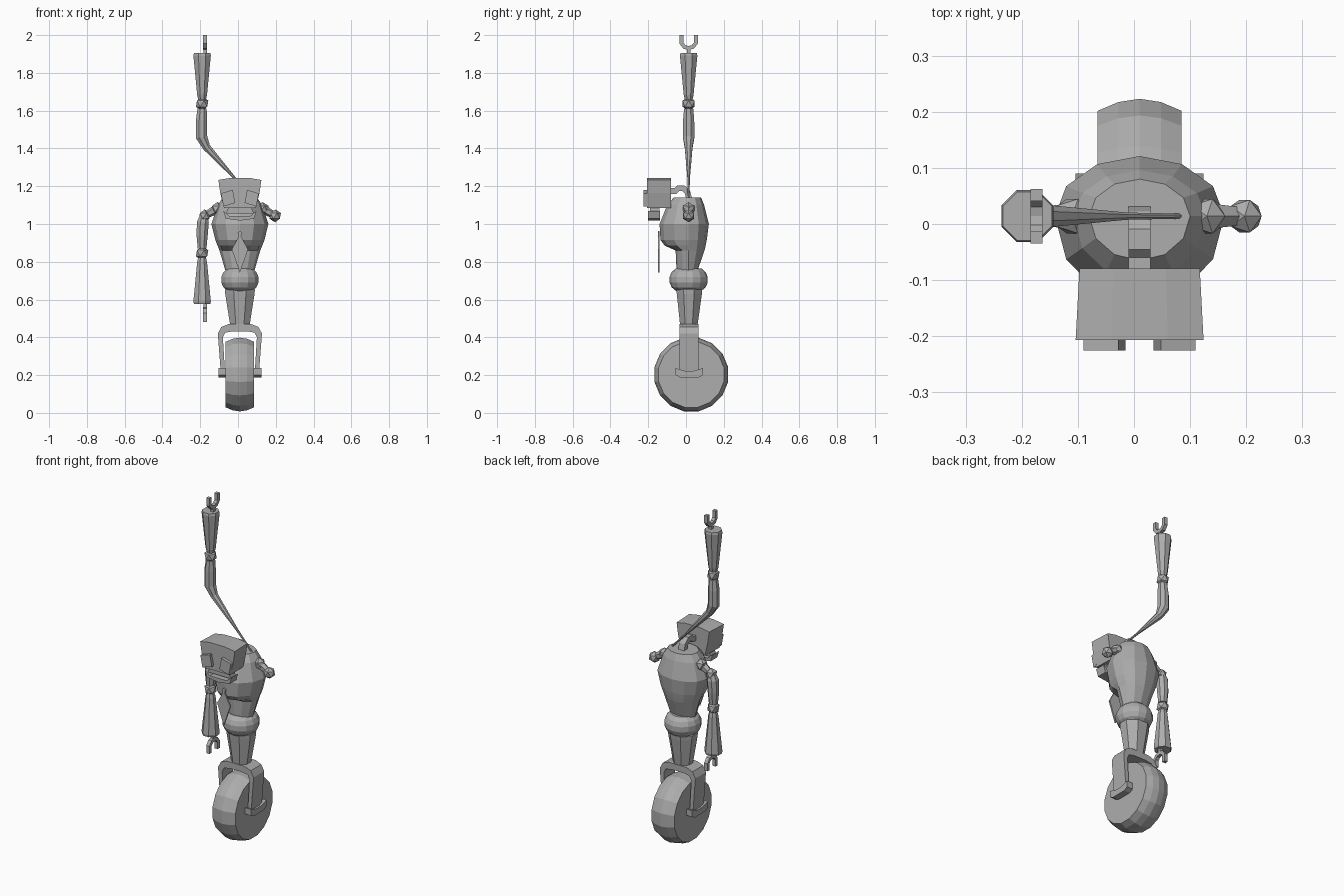
import bpy, bmesh, math
from mathutils import Vector

if "Cube" in bpy.data.objects:
    bpy.data.objects.remove(bpy.data.objects["Cube"])

CX, CY = 0.01, 0.014          # body axis
grey = bpy.data.materials.new("plain grey")
grey.diffuse_color = (0.42, 0.42, 0.42, 1)
grey.use_nodes = True
grey.node_tree.nodes["Principled BSDF"].inputs["Base Color"].default_value = grey.diffuse_color


def make(name, verts, faces):
    me = bpy.data.meshes.new(name)
    me.from_pydata([tuple(v) for v in verts], [], faces)
    bm = bmesh.new()
    bm.from_mesh(me)
    bmesh.ops.recalc_face_normals(bm, faces=bm.faces)
    bm.to_mesh(me)
    bm.free()
    me.materials.append(grey)
    ob = bpy.data.objects.new(name, me)
    bpy.context.collection.objects.link(ob)
    return ob


def loft(name, rings):
    """Skin a list of equal-length rings and cap both ends."""
    n = len(rings[0])
    verts = [v for r in rings for v in r]
    faces = [(k * n + i, k * n + (i + 1) % n, (k + 1) * n + (i + 1) % n, (k + 1) * n + i)
             for k in range(len(rings) - 1) for i in range(n)]
    faces += [tuple(range(n)), tuple(range(len(verts) - n, len(verts)))]
    return make(name, verts, faces)


def stack(name, levels, sides, turn=0.0):
    """Upright body; each level is z, half width, front y, back y."""
    rings = []
    for z, rx, yf, yb in levels:
        ring = []
        for i in range(sides):
            a = 2 * math.pi * (i + turn) / sides + math.pi / 2
            s = math.sin(a)
            ring.append((CX + rx * math.cos(a), CY + s * ((yb - CY) if s > 0 else (CY - yf)), z))
        rings.append(ring)
    return loft(name, rings)


def tube(name, pts, radii, sides, ref, widen=1.0):
    """Sweep a regular section along a flat path; ref is the path plane's normal."""
    pts, ref = [Vector(p) for p in pts], Vector(ref)
    rings = []
    for k, p in enumerate(pts):
        t = (pts[min(k + 1, len(pts) - 1)] - pts[max(k - 1, 0)]).normalized()
        b = t.cross(ref)
        rings.append([p + radii[k] * (ref * math.cos(a) * widen + b * math.sin(a))
                      for a in (2 * math.pi * (i + 0.5) / sides for i in range(sides))])
    return loft(name, rings)


def prism(name, outline, y0, y1):
    """Extrude an x-z outline along y."""
    return loft(name, [[(x, y, z) for x, z in outline] for y in (y0, y1)])


def ball(name, p, r):
    me = bpy.data.meshes.new(name)
    bm = bmesh.new()
    bmesh.ops.create_icosphere(bm, subdivisions=1, radius=r)
    bm.to_mesh(me)
    bm.free()
    me.materials.append(grey)
    ob = bpy.data.objects.new(name, me)
    ob.location = p
    bpy.context.collection.objects.link(ob)


# Wheel with a crowned tread
wheel = []
for dx, r in ((-0.075, 0.177), (-0.038, 0.193), (0, 0.199), (0.038, 0.193), (0.075, 0.177)):
    wheel.append([(CX + dx, 0.028 + r * math.cos(a), 0.203 + r * math.sin(a))
                  for a in (2 * math.pi * (i + 0.5) / 16 for i in range(16))])
loft("wheel", wheel)

# Fork: one arched band over the wheel
outer = [(0.1, 0.2), (0.117, 0.42), (0.098, 0.455), (0.06, 0.47)]
inner = [(0.036, 0.432), (0.078, 0.425), (0.09, 0.4), (0.078, 0.2)]
right = [(CX + x, z) for x, z in outer]
left = [(CX - x, z) for x, z in reversed(outer)]
under = [(CX - x, z) for x, z in reversed(inner)] + [(CX + x, z) for x, z in inner]
prism("fork", right + left + under, -0.035, 0.065)

# Axle brackets at the fork ends
foot = [(-0.055, 0.2), (-0.03, 0.187), (0.065, 0.187), (0.09, 0.2),
        (0.09, 0.237), (0.04, 0.222), (-0.005, 0.222), (-0.055, 0.237)]
for side, s in (("left", -1), ("right", 1)):
    loft(side + "_axle_bracket", [[(CX + s * x, y, z) for y, z in foot] for x in (0.074, 0.114)])

# Hips, waist ball and torso
stack("hips", [(0.465, 0.056, -0.035, 0.065), (0.63, 0.084, -0.054, 0.09),
               (0.652, 0.086, -0.056, 0.092), (0.662, 0.072, -0.045, 0.08)], 8, 0.5)
stack("waist_ball", [(z, r, CY - r, CY + r) for z, r in
                     ((0.645, 0.066), (0.665, 0.09), (0.69, 0.101), (0.72, 0.101),
                      (0.745, 0.09), (0.765, 0.068))], 14)
stack("torso", [(0.75, 0.076, -0.05, 0.06), (0.86, 0.108, -0.055, 0.098),
                (0.885, 0.118, -0.112, 0.104), (0.915, 0.13, -0.135, 0.11),
                (1.0, 0.151, -0.14, 0.121), (1.1, 0.118, -0.1, 0.096),
                (1.14, 0.09, -0.065, 0.08)], 12)

# Necktie
prism("necktie", [(CX - 0.012, 0.955), (CX, 0.962), (CX + 0.012, 0.955), (CX + 0.006, 0.935),
                  (CX + 0.043, 0.865), (CX, 0.742), (CX - 0.043, 0.865), (CX - 0.006, 0.935)],
      -0.149, -0.14)

# Neck: flat band hooked over from the torso to the back of the head
tube("neck", [(CX, -0.09, 1.175), (CX, -0.055, 1.175), (CX, -0.04, 1.19), (CX, -0.015, 1.19),
              (CX, 0.008, 1.168), (CX, 0.02, 1.12)], [0.022] * 6, 4, (1, 0, 0), 1.25)

# Head: tapered block with a crowned top
head = []
for y, k in ((-0.207, 1.0), (-0.079, 0.94)):
    half = [(0.084, 1.085), (0.104, 1.165), (0.114, 1.233), (0.05, 1.244)]
    head.append([(CX + k * x, y, z) for x, z in half] +
                [(CX - k * x, y, z) for x, z in reversed(half)])
loft("head", head)

# Eyes, snout and scooped jaw
for side, s in (("left", -1), ("right", 1)):
    prism(side + "_eye", [(CX + s * x, z) for x, z in
                          ((0.025, 1.112), (0.087, 1.093), (0.1, 1.162), (0.038, 1.181))],
          -0.225, -0.2)
prism("snout", [(CX - 0.075, 1.055), (CX + 0.075, 1.055), (CX + 0.055, 1.1), (CX - 0.055, 1.1)],
      -0.19, -0.14)
prism("jaw", [(CX - 0.088, 1.07), (CX - 0.075, 1.028), (CX, 1.018), (CX + 0.075, 1.028),
              (CX + 0.088, 1.07), (CX + 0.055, 1.042), (CX - 0.055, 1.042)], -0.2, -0.138)

# Shoulder joints
for side, s in (("left", -1), ("right", 1)):
    a, b = (CX + s * 0.12, CY, 1.08), (CX + s * 0.187, CY, 1.043)
    ball(side + "_shoulder_inner", a, 0.036)
    ball(side + "_shoulder_outer", b, 0.034)
    tube(side + "_shoulder_link", [a, b], [0.026, 0.017], 6, (0, 1, 0))
    tube(side + "_shoulder_root", [(CX + s * 0.07, CY, 1.09), a], [0.025, 0.02], 6, (0, 1, 0))

# Upper arms: one hanging, one raised and stretched out thin from its shoulder
AX = -0.19
tube("hanging_upper_arm", [(-0.178, CY, 1.055), (-0.186, CY, 1.01), (AX, CY, 0.94), (AX, CY, 0.87)],
     [0.02, 0.034, 0.032, 0.025], 8, (0, 1, 0))
tube("raised_upper_arm", [(AX, CY, 1.612), (-0.193, CY, 1.55), (-0.193, CY, 1.46),
                          (-0.165, CY, 1.405), (-0.015, CY, 1.24), (0.12, CY, 1.095)],
     [0.026, 0.032, 0.033, 0.022, 0.007, 0.004], 8, (0, 1, 0))

# Elbows, forearms and two-pronged claws; d is the pointing direction of the forearm
for arm, z, d in (("hanging", 0.845, -1), ("raised", 1.637, 1)):
    ball(arm + "_elbow", (AX, CY, z), 0.037)
    tube(arm + "_forearm", [(AX, CY, z + d * h) for h in (0.022, 0.045, 0.255, 0.268)],
         [0.022, 0.028, 0.05, 0.047], 8, (0, 1, 0))
    hx = -0.174
    tube(arm + "_claw_stem", [(hx, CY, z + d * 0.26), (hx, CY, z + d * 0.3)],
         [0.014] * 2, 4, (1, 0, 0))
    u = [(-0.038, 0.363), (-0.038, 0.32), (-0.022, 0.3), (0, 0.295),
         (0.022, 0.3), (0.038, 0.32), (0.038, 0.363)]
    tube(arm + "_claw", [(hx, CY + y, z + d * h) for y, h in u], [0.015] * 7, 4, (1, 0, 0))
